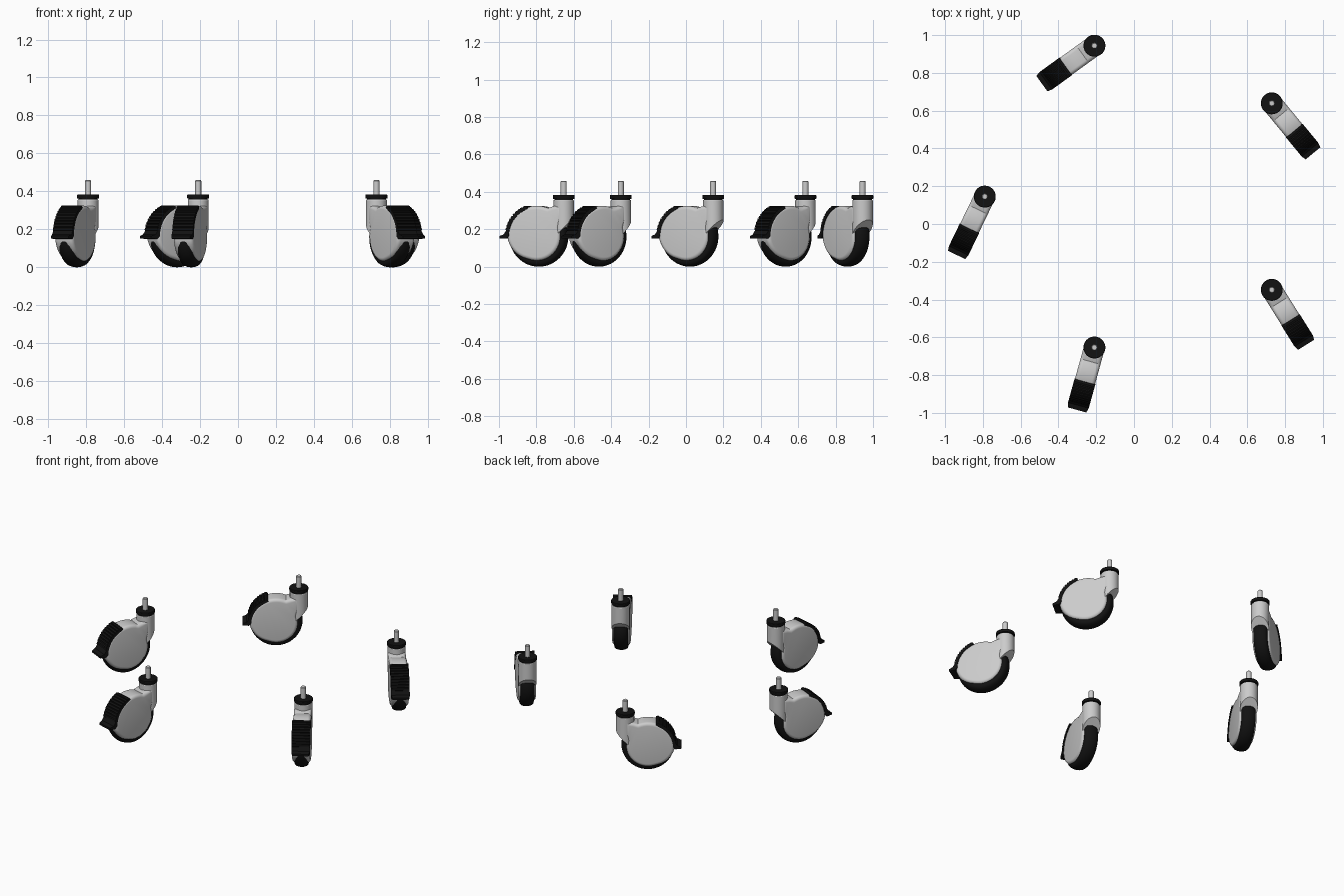
import bpy, bmesh, math
from mathutils import Vector, Matrix

if "Cube" in bpy.data.objects:
    bpy.data.objects.remove(bpy.data.objects["Cube"])

# local caster frame: x = trailing direction, y = axle, z = up, swivel stem at x = y = 0
WX, WZ = 0.138, 0.163   # wheel / shell centre


def material(name, value):
    m = bpy.data.materials.new(name)
    m.diffuse_color = (value, value, value, 1)
    m.use_nodes = True
    m.node_tree.nodes["Principled BSDF"].inputs["Base Color"].default_value = m.diffuse_color
    return m


black = material("black_rubber", 0.006)


def polar(r, deg):
    a = math.radians(deg)
    return (WX + r * math.cos(a), WZ + r * math.sin(a))


def lathe(profile, steps):
    """Closed solid of revolution about z from (radius, z) points."""
    bm = bmesh.new()
    rings = []
    for r, z in profile:
        rings.append([bm.verts.new((r * math.cos(t), r * math.sin(t), z))
                      for t in (2 * math.pi * i / steps for i in range(steps))])
    for a, b in zip(rings, rings[1:]):
        for i in range(steps):
            j = (i + 1) % steps
            bm.faces.new((a[i], a[j], b[j], b[i]))
    bm.faces.new(rings[0][::-1])
    bm.faces.new(rings[-1])
    return bm


def extrude(profile, width, bevel, segments):
    """Side profile (x, z) given thickness along y, with rounded side edges."""
    bm = bmesh.new()
    f = bm.faces.new([bm.verts.new((x, -width / 2, z)) for x, z in profile])
    ext = bmesh.ops.extrude_face_region(bm, geom=[f])
    bmesh.ops.translate(bm, vec=(0, width, 0),
                        verts=[v for v in ext["geom"] if isinstance(v, bmesh.types.BMVert)])
    bmesh.ops.recalc_face_normals(bm, faces=bm.faces)
    if bevel:
        rim = [e for e in bm.edges if abs(e.verts[0].co.y - e.verts[1].co.y) < 1e-6]
        bmesh.ops.bevel(bm, geom=rim, offset=bevel, segments=segments, profile=0.5,
                        affect='EDGES', clamp_overlap=True)
    return bm


def finish(bm, name, mat=None):
    bmesh.ops.recalc_face_normals(bm, faces=bm.faces)
    me = bpy.data.meshes.new(name)
    bm.to_mesh(me)
    bm.free()
    if mat:
        me.materials.append(mat)
    return me


parts = {}

# threaded stem pin and black swivel cap
parts["stem_pin"] = finish(lathe([(0.016, 0.37), (0.016, 0.455), (0.013, 0.459)], 20), "stem_pin")
parts["swivel_cap"] = finish(lathe([(0.05, 0.35), (0.05, 0.363), (0.057, 0.363), (0.058, 0.366),
                                    (0.058, 0.38), (0.056, 0.383)], 40), "swivel_cap", black)

# neck cylinder, cut off at a slant above the wheel
bm = lathe([(0.055, 0.14), (0.055, 0.353), (0.053, 0.356)], 40)
cut = bmesh.ops.bisect_plane(bm, geom=bm.verts[:] + bm.edges[:] + bm.faces[:],
                             plane_co=(-0.055, 0, 0.25), plane_no=(-1, 0, -1), clear_outer=True)
edges = [g for g in cut["geom_cut"] if isinstance(g, bmesh.types.BMEdge)]
bmesh.ops.holes_fill(bm, edges=edges)
parts["neck"] = finish(bm, "neck")

# rounded shell: full radius over the top and tail, smaller where the tread shows
shell = [(0.0, 0.33), (0.05, 0.322)]
shell += [polar(0.162, a) for a in range(112, -9, -6)]
shell += [polar(0.162 - 0.03 * min(1, (-a - 8) / 60), a) for a in range(-16, -201, -8)]
shell += [(0.0, 0.25)]
parts["shell"] = finish(extrude(shell, 0.11, 0.02, 5), "shell")

# wheel with rounded tread, axle along y
half = [(0.11, 0.043), (0.135, 0.043), (0.146, 0.04), (0.154, 0.032), (0.159, 0.018), (0.161, 0.006)]
bm = lathe([(r, -z) for r, z in half] + half[::-1], 64)
bm.transform(Matrix.Translation((WX, 0, 0.161)) @ Matrix.Rotation(math.pi / 2, 4, 'X'))
parts["wheel"] = finish(bm, "wheel", black)

# ribbed brake pedal hugging the top of the shell, with a flared lip
pedal = [polar(0.155, 72), polar(0.166, 72)]
for i in range(10):
    a = 69 - i * 6
    pedal += [polar(0.173, a), polar(0.173, a - 3.5), polar(0.168, a - 4.5)]
pedal += [(0.318, 0.172), (0.343, 0.164), (0.343, 0.151), (0.305, 0.150), polar(0.152, 0)]
pedal += [polar(0.152, a) for a in range(8, 70, 8)]
parts["brake_pedal"] = finish(extrude(pedal, 0.114, 0, 1), "brake_pedal", black)
for v in parts["brake_pedal"].vertices:      # lip tapers slightly
    if v.co.x > 0.33:
        v.co.y *= 0.88

# five casters on a regular pentagon, each swivelled its own way
HEADINGS = [-50.5, 215.8, 244.2, 254.5, -58]
for i, heading in enumerate(HEADINGS):
    a = math.radians(36 + 72 * i)
    for name, mesh in parts.items():
        ob = bpy.data.objects.new(f"{name}_{i + 1}", mesh)
        ob.location = (0.05 + 0.84 * math.cos(a), 0.145 + 0.84 * math.sin(a), 0)
        ob.rotation_euler.z = math.radians(heading)
        bpy.context.collection.objects.link(ob)
        if i == 0:
            bpy.ops.object.select_all(action='DESELECT')
            ob.select_set(True)
            bpy.context.view_layer.objects.active = ob
            bpy.ops.object.shade_smooth_by_angle(angle=math.radians(32))
